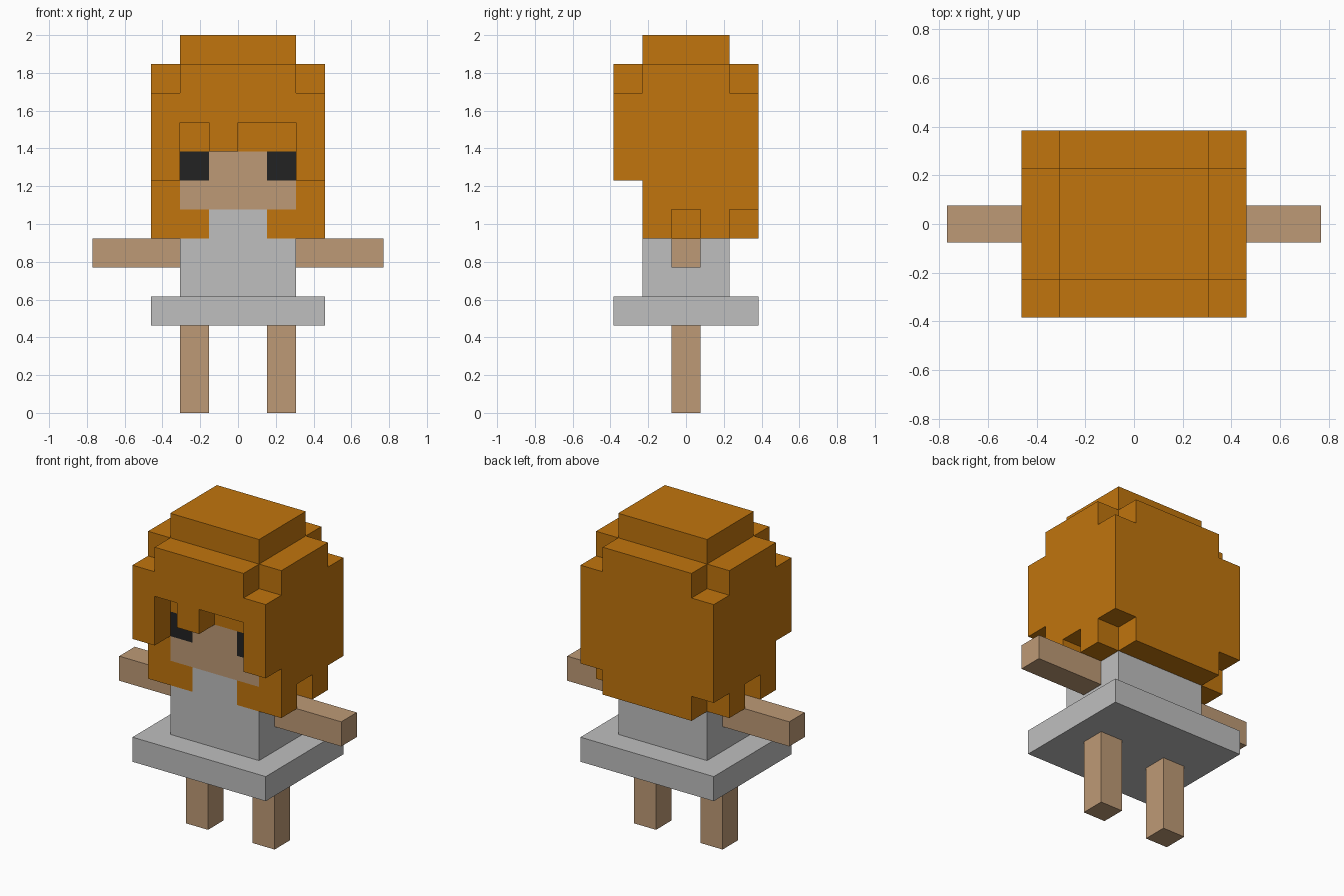
import bpy, bmesh
from itertools import product

cube = bpy.data.objects.get("Cube")
if cube:
    bpy.data.objects.remove(cube, do_unlink=True)

U = 2 / 13  # one block


def material(name, rgb):
    m = bpy.data.materials.new(name)
    m.use_nodes = True
    m.diffuse_color = (*rgb, 1)
    bsdf = next(n for n in m.node_tree.nodes if n.type == 'BSDF_PRINCIPLED')
    bsdf.inputs["Base Color"].default_value = (*rgb, 1)
    return m


HAIR = material("orange hair", (0.533, 0.178, 0.004))
SKIN = material("tan skin", (0.515, 0.323, 0.181))
CLOTH = material("light grey cloth", (0.521, 0.521, 0.521))
EYE = material("black eyes", (0.016, 0.016, 0.016))


def block(x, y, z):
    """Set of unit cells in half-open x, y, z ranges; y cells are centred on whole numbers."""
    return set(product(range(*x), range(*y), range(*z)))


def build(name, cells, mats, rule=None):
    """Outer skin of a set of cells, with flat neighbours merged."""
    bm = bmesh.new()
    for cell in cells:
        for axis, side in product(range(3), (0, 1)):
            step = list(cell)
            step[axis] += 2 * side - 1
            if tuple(step) in cells:
                continue
            b, c = (axis + 1) % 3, (axis + 2) % 3
            verts = []
            for db, dc in ((0, 0), (1, 0), (1, 1), (0, 1)):
                p = list(cell)
                p[axis] += side
                p[b] += db
                p[c] += dc
                verts.append(bm.verts.new((p[0] * U, (p[1] - 0.5) * U, p[2] * U)))
            face = bm.faces.new(verts if side else verts[::-1])
            if rule:
                face.material_index = rule(cell, axis, side)
    bmesh.ops.remove_doubles(bm, verts=bm.verts, dist=1e-4)
    bmesh.ops.dissolve_limit(bm, angle_limit=0.01, verts=bm.verts, edges=bm.edges,
                             delimit={'MATERIAL'})
    mesh = bpy.data.meshes.new(name)
    bm.to_mesh(mesh)
    bm.free()
    for m in mats:
        mesh.materials.append(m)
    ob = bpy.data.objects.new(name, mesh)
    bpy.context.collection.objects.link(ob)
    return ob


# Legs and arms
for side, leg_x, arm_x in (("left", (1, 2), (2, 5)), ("right", (-2, -1), (-5, -2))):
    build(side + "_leg", block(leg_x, (0, 1), (0, 3)), [SKIN])
    build(side + "_arm", block(arm_x, (0, 1), (5, 6)), [SKIN])

# Dress: wide skirt and a body with a narrow collar
torso = block((-2, 2), (-1, 2), (4, 6)) | block((-1, 1), (-1, 2), (6, 7))
build("skirt", block((-3, 3), (-2, 3), (3, 4)), [CLOTH])
build("torso", torso, [CLOTH])

# Head, with eyes on the upper outer cells of the front
head = block((-2, 2), (-1, 2), (7, 9))
build("head", head, [SKIN, EYE],
      lambda c, axis, side: int(axis == 1 and side == 0 and c[2] == 8 and c[0] in (-2, 1)))

# Hair: a big block with a cap, carved around the face
hair = block((-3, 3), (-2, 3), (6, 12)) | block((-2, 2), (-1, 2), (12, 13))
hair -= head | torso
front = (-2, -1)
hair -= block((-3, 3), front, (6, 8))      # open below the side locks
hair -= block((-2, 2), front, (8, 9))      # eye opening
hair -= block((-2, -1), front, (9, 10))    # gaps in the fringe
hair -= block((0, 2), front, (9, 10))
for x in (-3, 2):
    hair -= {(x, -2, 11), (x, 2, 11)}      # stepped top corners
    hair -= {(x, 2, 6), (x, 0, 6)}         # back corner and notch above the arm
build("hair", hair, [HAIR])
